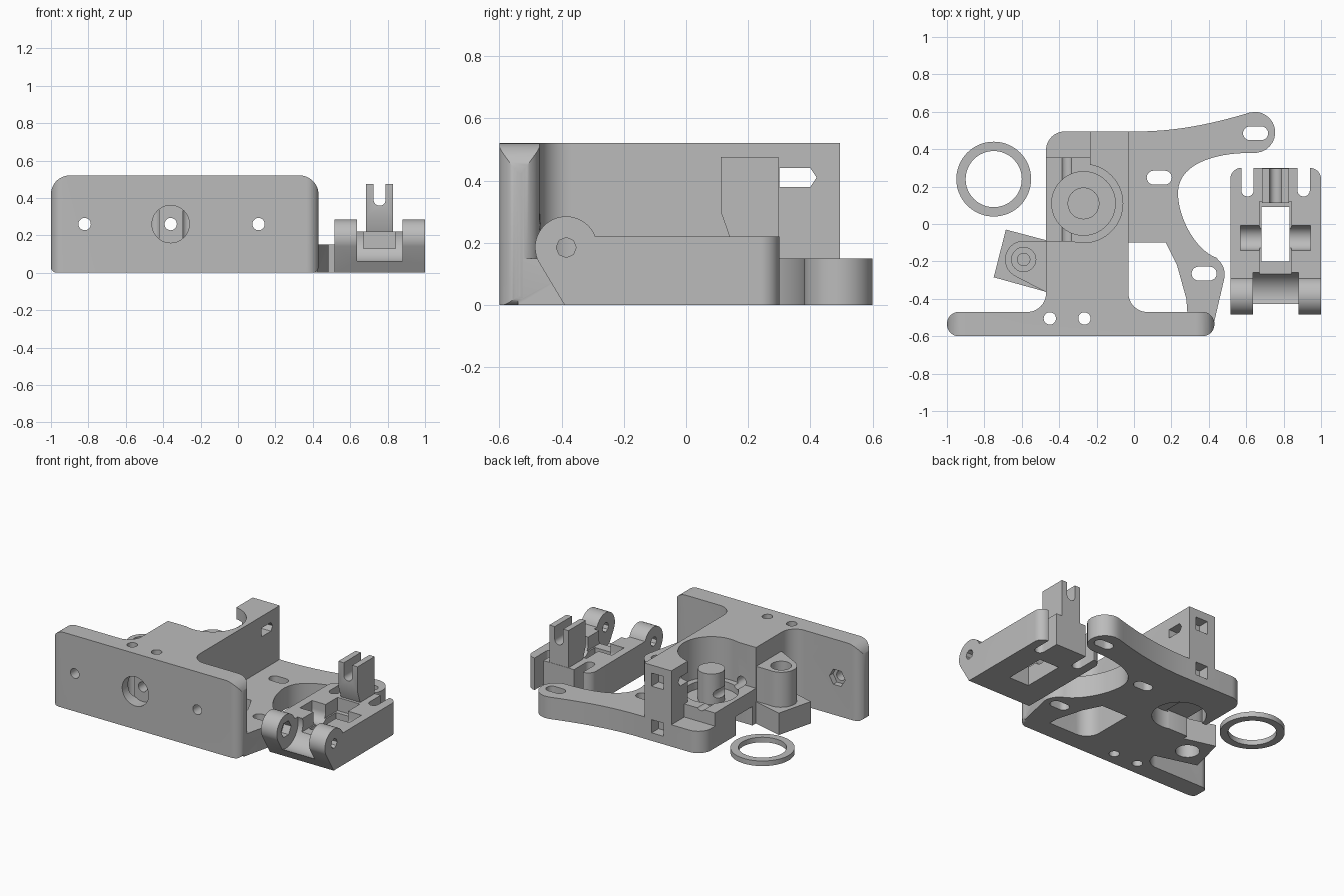
import bpy, bmesh
from math import cos, sin, radians
from mathutils import Vector
from mathutils.geometry import interpolate_bezier

cube = bpy.data.objects.get("Cube")
if cube:
    bpy.data.objects.remove(cube)

grey = bpy.data.materials.new("plain grey")
grey.use_nodes = True
grey.diffuse_color = (0.5, 0.5, 0.5, 1)
grey.node_tree.nodes["Principled BSDF"].inputs["Base Color"].default_value = grey.diffuse_color


def arc(cx, cy, r, start, end, n=12):
    steps = [radians(start + (end - start) * i / n) for i in range(n + 1)]
    return [(cx + r * cos(a), cy + r * sin(a)) for a in steps]


def circle(cx, cy, r, n=40):
    return arc(cx, cy, r, 0, 360, n)[:-1]


def box_2d(x0, x1, y0, y1):
    return [(x0, y0), (x1, y0), (x1, y1), (x0, y1)]


def rounded(x0, x1, y0, y1, low, high):
    return (arc(x0 + low, y0 + low, low, 180, 270) + arc(x1 - low, y0 + low, low, 270, 360)
            + arc(x1 - high, y1 - high, high, 0, 90) + arc(x0 + high, y1 - high, high, 90, 180))


def curve(a, b, c, d, n=16):
    return [tuple(p) for p in interpolate_bezier(Vector(a), Vector(b), Vector(c), Vector(d), n)]


def prism(name, points, lo, hi, axis="z"):
    """Extrude a flat outline along an axis."""
    place = {"x": lambda a, b, t: (t, a, b), "y": lambda a, b, t: (a, t, b),
             "z": lambda a, b, t: (a, b, t)}[axis]
    bm = bmesh.new()
    rings = [[bm.verts.new(place(a, b, t)) for a, b in points] for t in (lo, hi)]
    bm.faces.new(rings[0])
    bm.faces.new(rings[1])
    for i in range(len(points)):
        j = (i + 1) % len(points)
        bm.faces.new((rings[0][i], rings[0][j], rings[1][j], rings[1][i]))
    bmesh.ops.remove_doubles(bm, verts=bm.verts, dist=0.0001)
    bmesh.ops.recalc_face_normals(bm, faces=bm.faces)
    mesh = bpy.data.meshes.new(name)
    bm.to_mesh(mesh)
    bm.free()
    mesh.materials.append(grey)
    ob = bpy.data.objects.new(name, mesh)
    bpy.context.collection.objects.link(ob)
    return ob


def combine(target, operation, *shape):
    """Apply one boolean with a temporary prism."""
    tool = prism("helper", *shape)
    tool.hide_render = True
    mod = target.modifiers.new("shape", "BOOLEAN")
    mod.operation, mod.solver, mod.object = operation, "EXACT", tool
    bpy.context.view_layer.objects.active = target
    bpy.ops.object.modifier_apply(modifier=mod.name)
    bpy.data.objects.remove(tool)


def add(target, *shape):
    combine(target, "UNION", *shape)


def cut(target, *shape):
    combine(target, "DIFFERENCE", *shape)


def smooth(ob):
    bpy.ops.object.select_all(action="DESELECT")
    ob.select_set(True)
    bpy.context.view_layer.objects.active = ob
    bpy.ops.object.shade_smooth_by_angle(angle=radians(30))


# Front mounting plate, rounded in both outlines
bracket = prism("bracket", rounded(-1, 0.43, 0, 0.52, 0.03, 0.1), -0.6, -0.47, "y")
combine(bracket, "INTERSECT", rounded(-1, 0.43, -0.6, -0.47, 0.064, 0.064), -0.1, 0.6)

# Tall central block with fillets into the plate
add(bracket, [(-0.03, 0.495)] + arc(-0.37, 0.395, 0.1, 90, 180) + arc(-0.57, -0.37, 0.1, 0, -90)
    + [(-0.57, -0.53), (0.07, -0.53)] + arc(0.07, -0.37, 0.1, 270, 180), 0, 0.52)

# Low curved motor arm
add(bracket, [(-0.1, 0.495)] + curve((-0.03, 0.495), (0.2, 0.49), (0.4, 0.53), (0.62, 0.596))
    + arc(0.645, 0.49, 0.11, 85, -85) + curve((0.62, 0.38), (0.45, 0.38), (0.24, 0.33), (0.235, 0.17))
    + curve((0.235, 0.17), (0.235, 0.03), (0.33, -0.14), (0.44, -0.18))
    + arc(0.38, -0.27, 0.105, 45, -12) + [(0.425, -0.54), (0.29, -0.54), (0.28, -0.4),
                                        (0.23, -0.22), (0.17, -0.1), (-0.1, -0.1)], 0, 0.15)

# Open drive cavity: bore, side opening, low corner floor
cut(bracket, circle(-0.27, 0.11, 0.21, 64), 0.24, 0.7)
cut(bracket, circle(-0.27, 0.11, 0.17, 64), 0.19, 0.7)
cut(bracket, box_2d(-0.7, -0.235, -0.09, 0.7), 0.24, 0.7)
cut(bracket, box_2d(-0.7, -0.235, 0.355, 0.7), 0.15, 0.7)
cut(bracket, circle(-0.27, 0.11, 0.168, 64), -0.1, 0.12)
cut(bracket, box_2d(-0.7, -0.3, -0.05, 0.13), -0.1, 0.13)
add(bracket, circle(-0.27, 0.11, 0.085), 0.15, 0.4)

# Hinge lug on the side, with a stepped screw hole
add(bracket, [(-0.685, -0.03), (-0.75, -0.285), (-0.45, -0.368), (-0.45, -0.092)], 0, 0.15)
add(bracket, [(-0.45, -0.092)] + arc(-0.59, -0.19, 0.1, 80, 240) + [(-0.45, -0.375)], 0.1, 0.39)
cut(bracket, circle(-0.59, -0.19, 0.065), 0.33, 0.6)
cut(bracket, circle(-0.59, -0.19, 0.033), 0.15, 0.6)
cut(bracket, circle(-0.59, -0.19, 0.075), -0.1, 0.1)

# Feed hole along the block and its counterbore
cut(bracket, circle(-0.36, 0.26, 0.1), -0.7, -0.52, "y")
cut(bracket, circle(-0.36, 0.26, 0.033, 20), -0.7, 0.7, "y")

# Plate screw holes with hexagonal nut pockets
for x in (-0.82, 0.11):
    cut(bracket, circle(x, 0.26, 0.033, 20), -0.7, -0.4, "y")
    cut(bracket, circle(x, 0.26, 0.06, 6), -0.51, -0.4, "y")
for x in (-0.45, -0.265):
    cut(bracket, circle(x, -0.505, 0.033, 20), -0.1, 0.7)

# Tower cross hole and square back pockets
cut(bracket, [(0.3, 0.38), (0.4, 0.38), (0.42, 0.41), (0.4, 0.44), (0.3, 0.44)], -0.3, 0.1, "x")
for z in (0.1, 0.42):
    cut(bracket, box_2d(-0.175, -0.085, z - 0.045, z + 0.045), 0.42, 0.6, "y")

# Motor slots
for x, y in ((0.65, 0.485), (0.135, 0.248), (0.375, -0.265)):
    cut(bracket, arc(x + 0.03, y, 0.037, -90, 90) + arc(x - 0.03, y, 0.037, 90, 270), -0.1, 0.3)
smooth(bracket)

# Idler lever: side profile with rounded knuckle
py, pz, mid = -0.385, 0.185, 0.757
idler = prism("idler_lever", [(-0.39, 0), (0.3, 0), (0.3, 0.22)]
              + arc(py, pz, 0.1, 21, 205, 24), 0.515, 1, "x")
combine(idler, "INTERSECT", rounded(0.515, 1, -0.6, 0.3, 0.001, 0.06), -0.1, 0.6)
cut(idler, circle(py, pz, 0.13, 48), 0.635, 0.88, "x")
cut(idler, circle(py, pz, 0.032, 8), 0.4, 1.1, "x")
cut(idler, circle(py, pz, 0.055, 6), 0.58, 0.7, "x")

# Bearing window and axle trough
cut(idler, box_2d(mid - 0.075, mid + 0.075, -0.2, 0.09), -0.1, 0.4)
cut(idler, box_2d(mid - 0.085, mid + 0.085, -0.28, 0.12), 0.13, 0.4)
cut(idler, circle(-0.075, 0.17, 0.066), mid - 0.188, mid + 0.188, "x")
cut(idler, box_2d(-0.141, -0.009, 0.17, 0.4), mid - 0.188, mid + 0.188, "x")

# Spring screw slots at the back
for x in (mid - 0.15, mid + 0.15):
    cut(idler, arc(x, 0.18, 0.033, 180, 360) + [(x + 0.033, 0.4), (x - 0.033, 0.4)], -0.1, 0.4)

# Forked upright
add(idler, [(0.14, 0.1), (0.298, 0.1), (0.298, 0.475), (0.112, 0.475), (0.112, 0.3), (0.14, 0.22)],
    mid - 0.073, mid + 0.073, "x")
cut(idler, arc(mid, 0.39, 0.032, 180, 360) + [(mid + 0.032, 0.6), (mid - 0.032, 0.6)], 0, 0.4, "y")
smooth(idler)

# Loose spacer ring
ring = prism("spacer_ring", circle(-0.75, 0.24, 0.2, 64), 0, 0.035)
cut(ring, circle(-0.75, 0.24, 0.15, 64), -0.1, 0.1)
smooth(ring)
